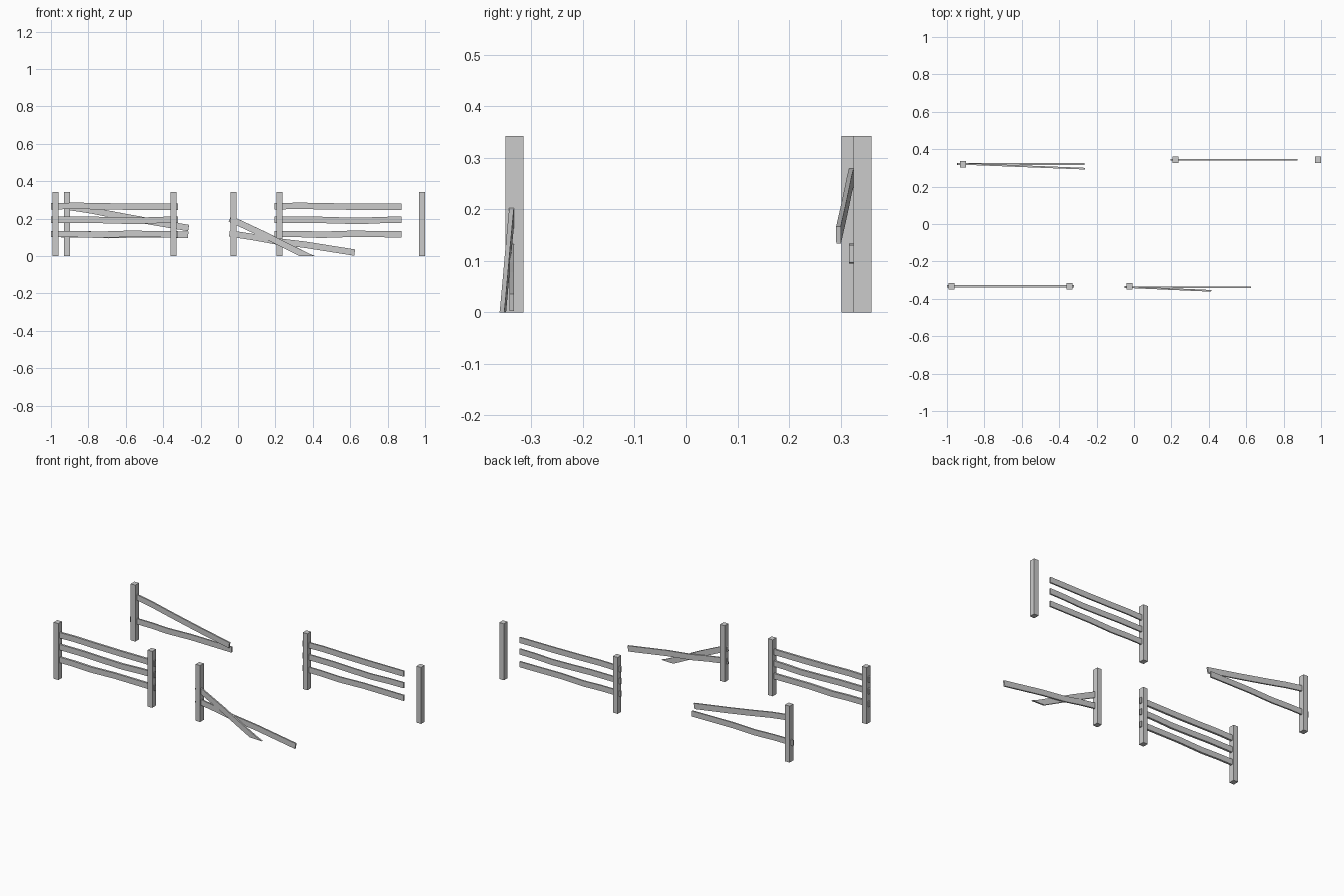
import bpy, bmesh, math
from mathutils import Vector

if "Cube" in bpy.data.objects:
    bpy.data.objects.remove(bpy.data.objects["Cube"])

RAIL_L = 0.678
# gentle warp of each rail type: (fraction along, z offset)
WARP = {
    "top": [(0, 0), (.2, .003), (.4, 0), (.65, -.002), (1, -.002)],
    "mid": [(0, .001), (.3, .001), (.48, -.003), (.68, -.006), (.85, -.001), (1, 0)],
    "low": [(0, 0), (.2, 0), (.37, -.004), (.6, .001), (1, -.001)],
}


def make_object(name, bm):
    bmesh.ops.recalc_face_normals(bm, faces=bm.faces)
    me = bpy.data.meshes.new(name)
    bm.to_mesh(me)
    bm.free()
    ob = bpy.data.objects.new(name, me)
    bpy.context.collection.objects.link(ob)
    return ob


def post(name, x, y, w=0.031, d=0.035, h=0.342):
    bm = bmesh.new()
    bmesh.ops.create_cube(bm, size=1)
    for v in bm.verts:
        v.co = Vector((x + v.co.x * w, y + v.co.y * d, (v.co.z + .5) * h))
    make_object(name, bm)


def rail(name, kind, start, end, thick=0.009, height=0.034):
    """Warped board swept from start to end, trimmed at the ground."""
    a, b = Vector(start), Vector(end)
    along = (b - a).normalized()
    side = Vector((0, 0, 1)).cross(along).normalized()
    up = along.cross(side)
    bm = bmesh.new()
    rings = []
    for t, dz in WARP[kind]:
        c = a.lerp(b, t) + up * dz
        rings.append([bm.verts.new(c + side * (sy * thick / 2) + up * (sz * height / 2))
                      for sy, sz in ((-1, -1), (1, -1), (1, 1), (-1, 1))])
    for r, s in zip(rings, rings[1:]):
        for i in range(4):
            j = (i + 1) % 4
            bm.faces.new((r[i], r[j], s[j], s[i]))
    bm.faces.new(rings[0])
    bm.faces.new(rings[-1])
    if min(v.co.z for v in bm.verts) < 0:
        bmesh.ops.bisect_plane(bm, geom=bm.verts[:] + bm.edges[:] + bm.faces[:],
                               plane_co=(0, 0, 0), plane_no=(0, 0, -1), clear_outer=True)
        bmesh.ops.holes_fill(bm, edges=[e for e in bm.edges if e.is_boundary])
    make_object(name, bm)


def full_section(name, x, y, thick):
    for kind, z in (("top", .266), ("mid", .194), ("low", .118)):
        rail(f"{name}_{kind}_rail", kind, (x, y, z), (x + RAIL_L, y, z), thick)


# posts
for i, (x, y) in enumerate([(-.975, -.333), (-.345, -.333), (-.024, -.333),
                            (-.915, .319), (.222, .343), (.984, .343)]):
    post(f"post_{i + 1}", x, y)

# intact sections
full_section("front_left", -1.0, -.333, .013)
full_section("back_right", .195, .343, .009)

# back left broken section
rail("back_left_low_rail", "low", (-.945, .3205, .117), (-.266, .3205, .115))
rail("back_left_fallen_rail", "top", (-.928, .322, .266), (-.264, .296, .152))

# front right broken section
rail("front_right_low_rail", "low", (-.046, -.338, .121), (.624, -.338, .020))
rail("front_right_fallen_rail", "mid", (-.044, -.337, .199), (.565, -.364, -.085))
